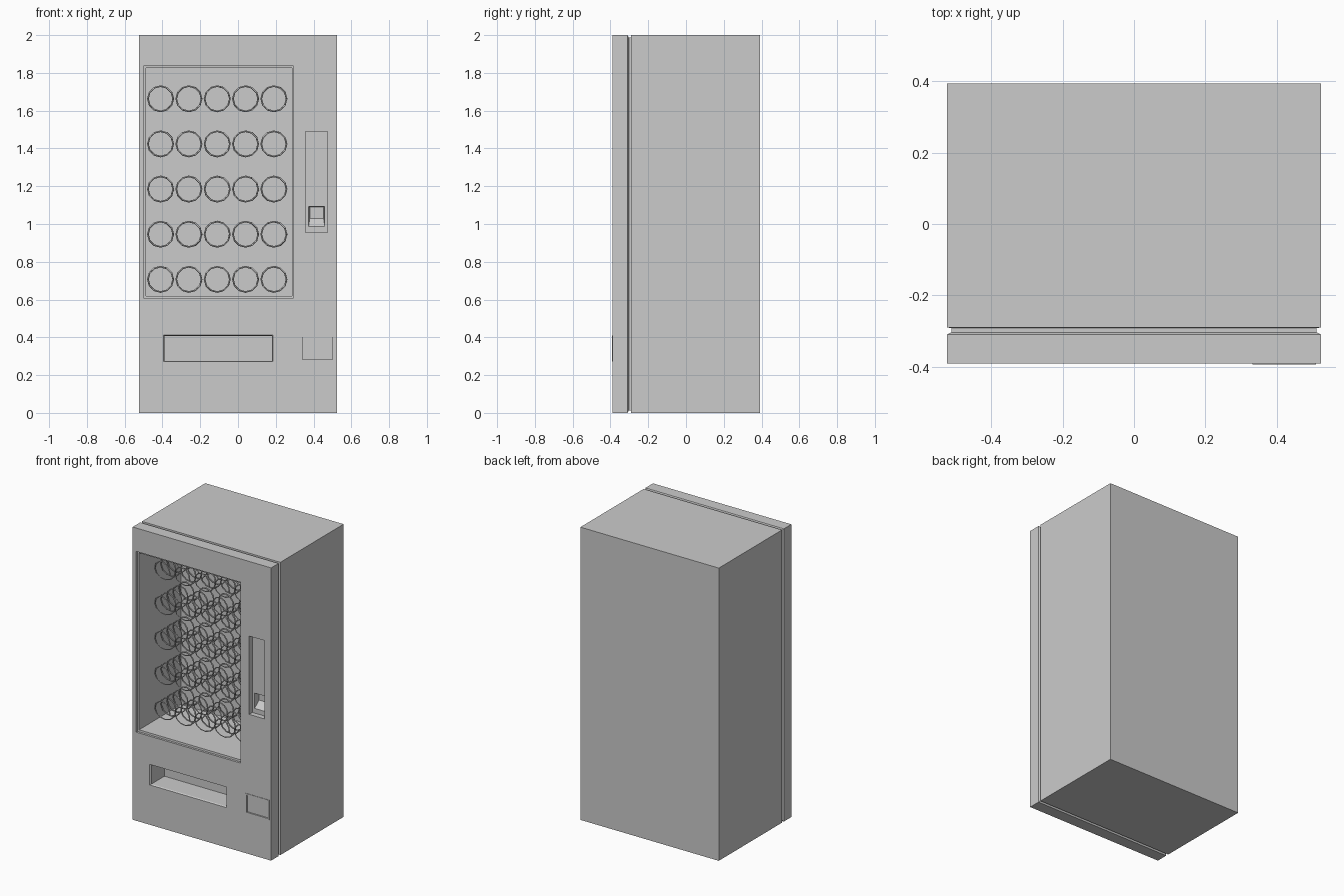
import bpy, bmesh
from math import cos, sin, pi

if "Cube" in bpy.data.objects:
    bpy.data.objects.remove(bpy.data.objects["Cube"])

FRONT, BACK, HALF_W = -0.39, 0.393, 0.523


def mesh_object(name, bm):
    bmesh.ops.recalc_face_normals(bm, faces=bm.faces)
    me = bpy.data.meshes.new(name)
    bm.to_mesh(me)
    bm.free()
    ob = bpy.data.objects.new(name, me)
    bpy.context.collection.objects.link(ob)
    return ob


def loft(name, sections):
    """Solid through rectangles (y, x0, x1, z0, z1) stacked along y."""
    bm = bmesh.new()
    rings = [[bm.verts.new(p) for p in ((x0, y, z0), (x1, y, z0), (x1, y, z1), (x0, y, z1))]
             for y, x0, x1, z0, z1 in sections]
    for a, b in zip(rings, rings[1:]):
        for i in range(4):
            j = (i + 1) % 4
            bm.faces.new((a[i], a[j], b[j], b[i]))
    bm.faces.new(rings[0])
    bm.faces.new(rings[-1])
    return mesh_object(name, bm)


def box(name, x0, x1, y0, y1, z0, z1):
    return loft(name, [(y0, x0, x1, z0, z1), (y1, x0, x1, z0, z1)])


def cut(target, cutter):
    mod = target.modifiers.new("cut", 'BOOLEAN')
    mod.operation, mod.solver, mod.object = 'DIFFERENCE', 'EXACT', cutter
    bpy.context.view_layer.objects.active = target
    bpy.ops.object.modifier_apply(modifier=mod.name)


# cabinet with a recessed seam and door, lofted as one shell
cabinet = loft("cabinet", [
    (FRONT, -HALF_W, HALF_W, 0, 2),
    (-0.309, -HALF_W, HALF_W, 0, 2),
    (-0.303, -0.511, 0.511, 0.012, 1.988),
    (-0.291, -0.511, 0.511, 0.012, 1.988),
    (-0.290, -HALF_W, HALF_W, 0, 2),
    (BACK, -HALF_W, HALF_W, 0, 2)])

# recesses: display window, delivery slot, control panel, card pocket
recesses = [
    loft("window_cutter", [(-0.42, -0.497, 0.291, 0.605, 1.84),
                           (-0.375, -0.497, 0.291, 0.605, 1.84),
                           (-0.374, -0.486, 0.286, 0.618, 1.826),
                           (0.08, -0.486, 0.286, 0.618, 1.826)]),
    loft("slot_cutter", [(-0.40, -0.402, 0.191, 0.268, 0.417),
                         (-0.38, -0.388, 0.180, 0.276, 0.408),
                         (-0.24, -0.388, 0.180, 0.276, 0.408)]),
    box("panel_cutter", 0.358, 0.475, -0.42, -0.355, 0.955, 1.49),
    loft("pocket_cutter", [(-0.36, 0.373, 0.460, 0.982, 1.092),
                           (-0.315, 0.380, 0.453, 1.03, 1.09)]),
    box("return_cutter", 0.341, 0.500, -0.42, -0.380, 0.283, 0.400),
]
for cutter in recesses:
    cut(cabinet, cutter)
    bpy.data.objects.remove(cutter)

# change return: thin proud rim and its flap
rim = box("return_rim", 0.331, 0.510, -0.393, -0.385, 0.273, 0.410)
hole = box("rim_cutter", 0.341, 0.500, -0.42, -0.36, 0.283, 0.400)
cut(rim, hole)
bpy.data.objects.remove(hole)
box("return_flap", 0.343, 0.498, -0.387, -0.379, 0.285, 0.398)


def coil(name, cx, cz, radius=0.067, y0=-0.245, y1=0.08, turns=5, steps=12):
    """Spiral wire that runs back to the rear wall."""
    cu = bpy.data.curves.new(name, 'CURVE')
    cu.dimensions = '3D'
    cu.bevel_depth, cu.bevel_resolution = 0.0045, 0
    cu.use_fill_caps = True
    sp = cu.splines.new('POLY')
    n = turns * steps
    sp.points.add(n)
    for i, p in enumerate(sp.points):
        a = 2 * pi * i / steps
        p.co = (cx + radius * cos(a), y0 + (y1 - y0) * i / n, cz + radius * sin(a), 1)
    ob = bpy.data.objects.new(name, cu)
    bpy.context.collection.objects.link(ob)
    bpy.ops.object.select_all(action='DESELECT')
    ob.select_set(True)
    bpy.context.view_layer.objects.active = ob
    bpy.ops.object.convert(target='MESH')


# product coils, five rows of five
for row in range(5):
    for col in range(5):
        coil(f"coil_{row}_{col}", -0.41 + 0.15 * col, 0.707 + 0.239 * row)
